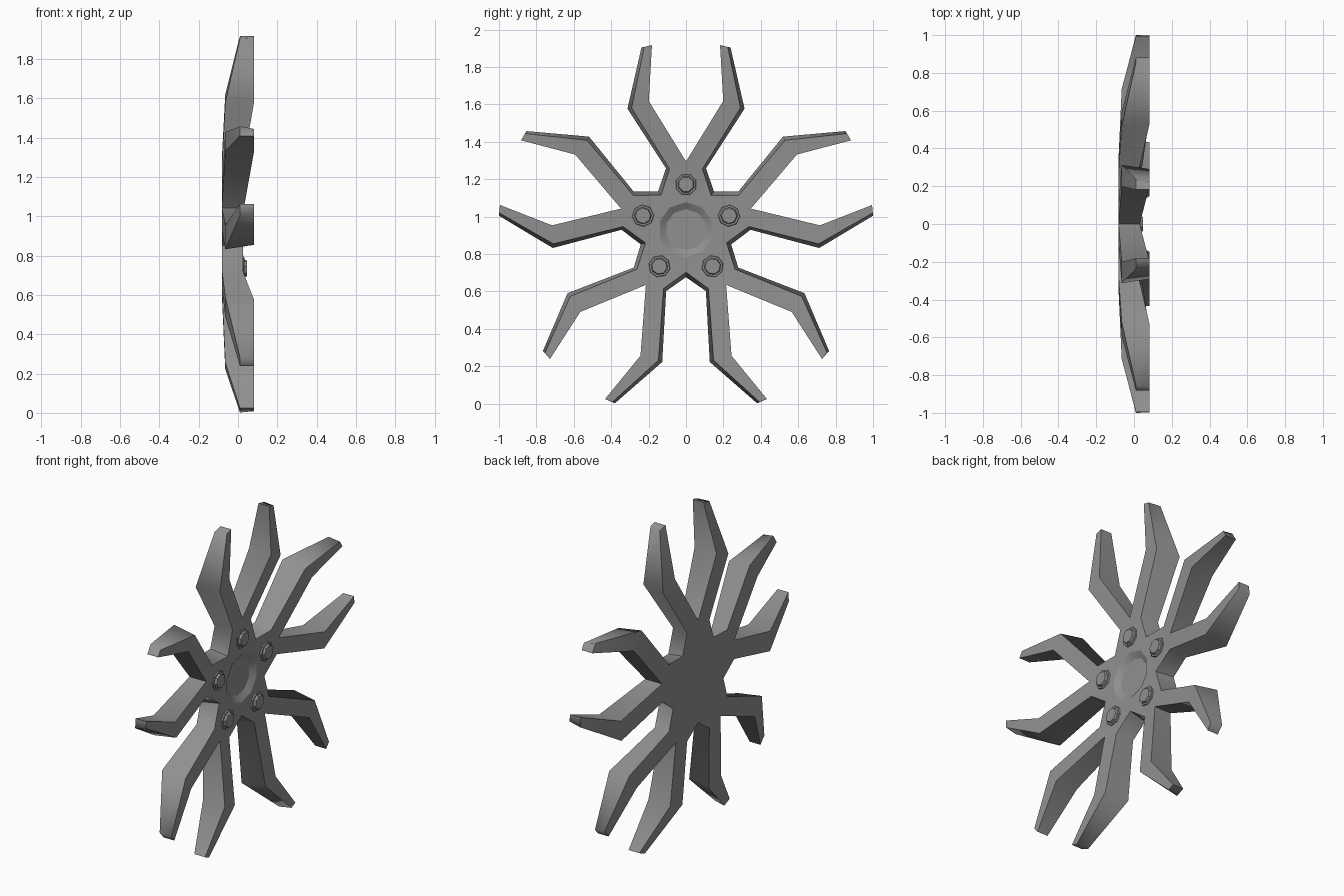
import bpy, bmesh, math
from mathutils import Vector

if "Cube" in bpy.data.objects:
    bpy.data.objects.remove(bpy.data.objects["Cube"])

CZ = 0.93                      # hub centre height
STEP = math.radians(72)

# Half of a spoke pair (sideways, outward, depth x), pair axis pointing up
FRONT = dict(notch=(0.134, 0.184, 0.025), corner=(0.088, 0.325, 0.025),
             elbow=(0.291, 0.651, 0.082), tip_out=(0.223, 0.977, 0.082),
             tip_in=(0.182, 0.987, 0.082), knee=(0.199, 0.688, 0.082),
             vee=(0.0, 0.365, 0.03))
BACK = dict(notch=(0.149, 0.2055, -0.082), corner=(0.107, 0.328, -0.082),
            elbow=(0.313, 0.647, -0.065), tip_out=(0.238, 0.974, 0.01),
            tip_in=(0.182, 0.987, 0.01), knee=(0.199, 0.688, -0.065),
            vee=(0.0, 0.365, -0.082))

# Dark grey metal
metal = bpy.data.materials.new("dark_metal")
metal.diffuse_color = (0.28, 0.28, 0.28, 1)
metal.use_nodes = True
metal.node_tree.nodes["Principled BSDF"].inputs["Base Color"].default_value = metal.diffuse_color


def place(p, k, side=1):
    a, b, x = p
    a *= side
    c, s = math.cos(k * STEP), math.sin(k * STEP)
    return Vector((x, a * c + b * s, CZ + b * c - a * s))


def finish(bm, name, angle):
    bmesh.ops.remove_doubles(bm, verts=bm.verts, dist=0.002)
    bmesh.ops.recalc_face_normals(bm, faces=bm.faces)
    # smooth shading, with edges sharper than the angle kept crisp
    for f in bm.faces:
        f.smooth = True
    for e in bm.edges:
        hub_rim = all(math.hypot(v.co.y, v.co.z - CZ) < 0.15 and v.co.x > -0.03
                      for v in e.verts)
        flat_ring = abs(e.verts[0].co.x - e.verts[1].co.x) < 0.001
        e.smooth = e.calc_face_angle(0) < angle and not (hub_rim and flat_ring)
    me = bpy.data.meshes.new(name)
    bm.to_mesh(me)
    bm.free()
    me.materials.append(metal)
    ob = bpy.data.objects.new(name, me)
    bpy.context.collection.objects.link(ob)
    return ob


def add_face(bm, pts):
    return bm.faces.new([bm.verts.new(p) for p in pts])


def polar(r, angle, x):
    return Vector((x, r * math.sin(angle), CZ + r * math.cos(angle)))


# Spoked wheel body with dished centre
bm = bmesh.new()
back_hub = []
WALL = ["notch", "corner", "elbow", "tip_out", "tip_in", "knee", "vee"]
for k in range(5):
    for side in (-1, 1):
        f = {n: place(p, k, side) for n, p in FRONT.items()}
        b = {n: place(p, k, side) for n, p in BACK.items()}
        # spoke front and back panels
        for d in (f, b):
            add_face(bm, [d["corner"], d["elbow"], d["knee"], d["vee"]])
            add_face(bm, [d["elbow"], d["tip_out"], d["tip_in"], d["knee"]])
        # side walls
        for m, n in zip(WALL, WALL[1:]):
            add_face(bm, [f[m], f[n], b[n], b[m]])
        # hub front sector and sloped recess wall
        a0, a1 = k * STEP, k * STEP + side * STEP / 2
        rim = [polar(0.147, a0, 0.025), polar(0.147, a1, 0.025)]
        low = [polar(0.11, a0, 0.002), polar(0.11, a1, 0.002)]
        add_face(bm, [rim[0], f["vee"], f["corner"], f["notch"], rim[1]])
        add_face(bm, [rim[0], rim[1], low[1], low[0]])
        order = ["notch", "corner"] if side < 0 else ["vee", "corner"]
        back_hub += [b[n] for n in order]
add_face(bm, [polar(0.11, i * STEP / 2, 0.002) for i in range(10)])
add_face(bm, back_hub)
finish(bm, "wheel_spokes", math.radians(66))


# Wheel nuts: flange with a raised tapered head
def nut(index):
    bm = bmesh.new()
    mid = polar(0.242, index * STEP, 0)
    prev = None
    for r, x in ((0.064, 0.015), (0.056, 0.034), (0.046, 0.034), (0.041, 0.047)):
        ring = []
        for i in range(8):
            t = (i + 0.5) * math.pi / 4 + index * STEP
            ring.append(bm.verts.new(mid + Vector((x, r * math.sin(t), r * math.cos(t)))))
        if prev:
            for i in range(8):
                j = (i + 1) % 8
                bm.faces.new([prev[i], prev[j], ring[j], ring[i]])
        else:
            bm.faces.new(ring)
        prev = ring
    bm.faces.new(prev)
    finish(bm, f"wheel_nut_{index + 1}", math.radians(30))


for n in range(5):
    nut(n)
